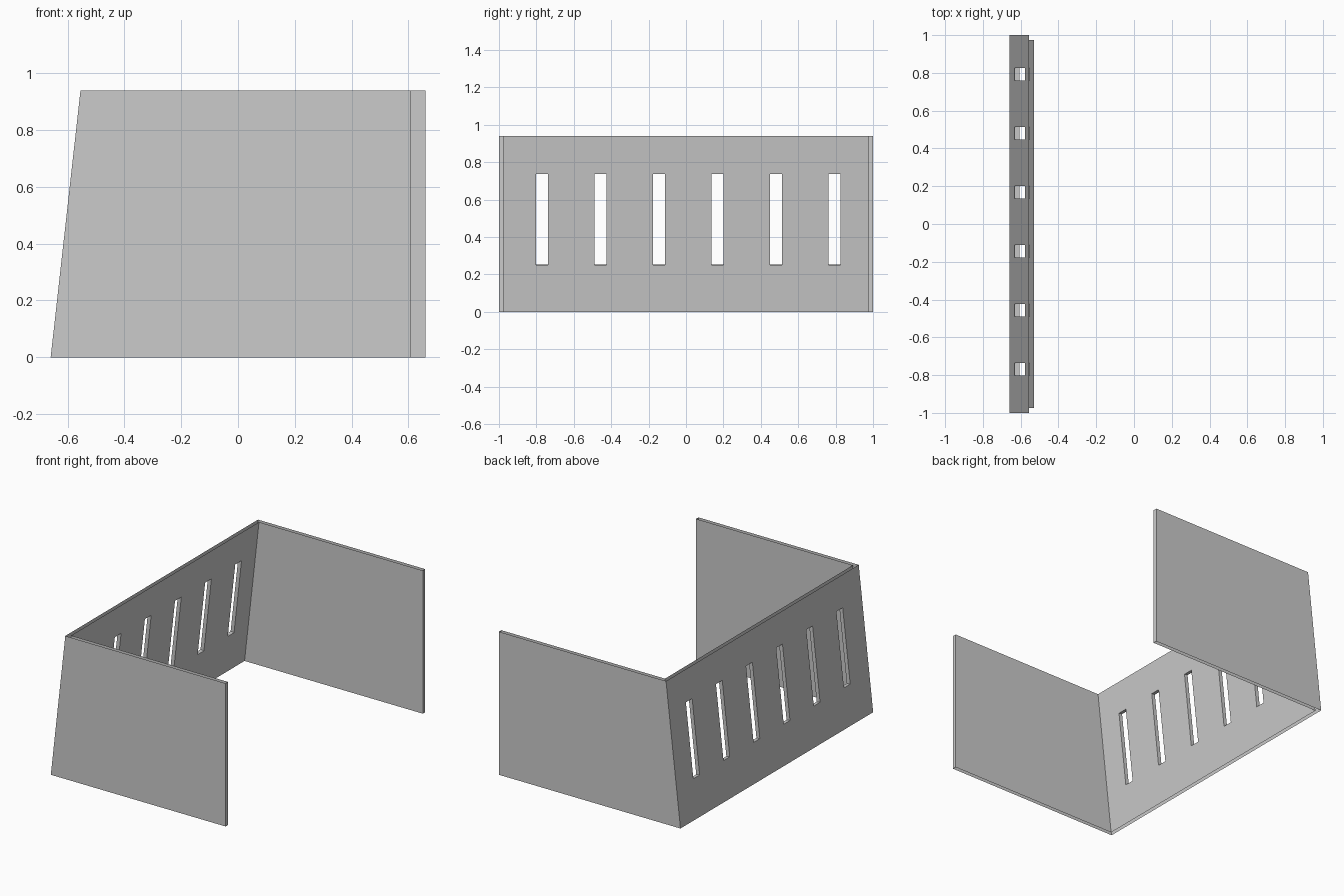
import bpy, bmesh
from math import atan2
from mathutils import Matrix

cube = bpy.data.objects.get("Cube")
if cube:
    bpy.data.objects.remove(cube, do_unlink=True)

HEIGHT, LEAN, THICK = 0.94, 0.105, 0.025
BACK, SHORT_END, LONG_END = -0.66, 0.61, 0.66

grey = bpy.data.materials.new("light grey")
grey.use_nodes = True
colour = (0.6, 0.6, 0.6, 1)
grey.diffuse_color = colour
grey.node_tree.nodes["Principled BSDF"].inputs["Base Color"].default_value = colour


def add_object(name, bm):
    bmesh.ops.recalc_face_normals(bm, faces=bm.faces)
    mesh = bpy.data.meshes.new(name)
    bm.to_mesh(mesh)
    bm.free()
    mesh.materials.append(grey)
    obj = bpy.data.objects.new(name, mesh)
    bpy.context.collection.objects.link(obj)
    return obj


# U-shaped wall: plan outline extruded up, with the slotted side leaning in
inner = BACK + THICK
plan = [(SHORT_END, -1), (BACK, -1), (BACK, 1), (LONG_END, 1),
        (LONG_END, 1 - THICK), (inner, 1 - THICK),
        (inner, THICK - 1), (SHORT_END, THICK - 1)]
bm = bmesh.new()
base = bm.faces.new([bm.verts.new((x, y, 0)) for x, y in plan])
top = bmesh.ops.extrude_face_region(bm, geom=[base], use_keep_orig=True)["geom"]
for v in top:
    if isinstance(v, bmesh.types.BMVert):
        v.co.z = HEIGHT
        if v.co.x < 0:
            v.co.x += LEAN
wall = add_object("slotted_wall", bm)

# Row of six slot cutters, tilted with the leaning side
bm = bmesh.new()
mid_z = 0.495
mid_x = BACK + THICK / 2 + LEAN * mid_z / HEIGHT
tilt = Matrix.Rotation(atan2(LEAN, HEIGHT), 4, 'Y')
for i in range(6):
    y = 0.012 + 0.3125 * (i - 2.5)
    place = Matrix.Translation((mid_x, y, mid_z)) @ tilt
    bmesh.ops.create_cube(bm, size=1, matrix=place @ Matrix.Diagonal((0.1, 0.065, 0.49, 1)))
cutter = add_object("slot_cutter", bm)
cutter.hide_render = True

cut = wall.modifiers.new("slots", 'BOOLEAN')
cut.operation = 'DIFFERENCE'
cut.solver = 'EXACT'
cut.object = cutter
bpy.context.view_layer.objects.active = wall
bpy.ops.object.modifier_apply(modifier=cut.name)
bpy.data.objects.remove(cutter, do_unlink=True)

# The sheets are open along the top and bottom rims
bm = bmesh.new()
bm.from_mesh(wall.data)
rims = [f for f in bm.faces if abs(f.normal.z) > 0.9
        and abs(f.calc_center_median().z - HEIGHT / 2) > 0.45]
bmesh.ops.delete(bm, geom=rims, context='FACES')
bm.to_mesh(wall.data)
bm.free()
